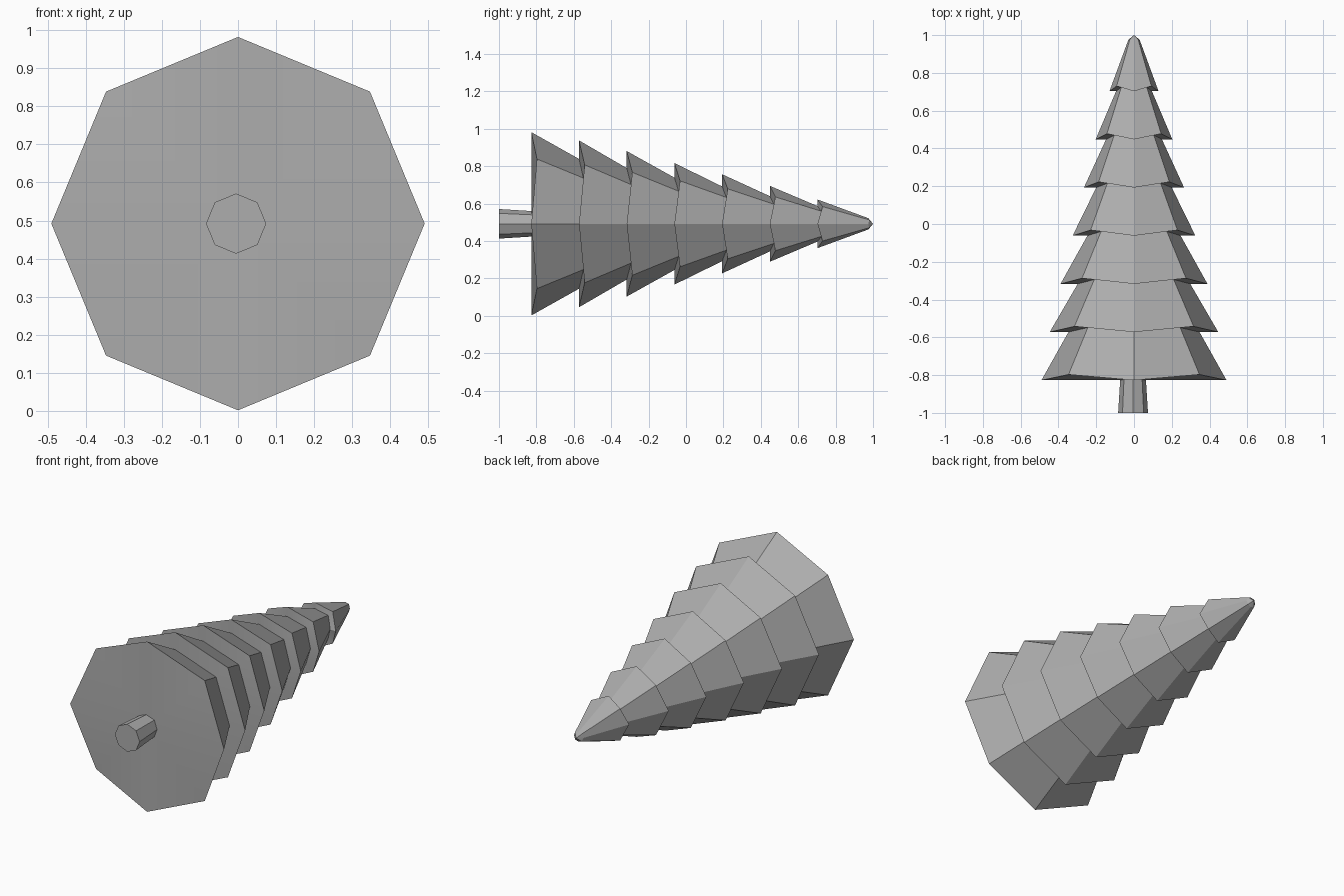
import bpy, bmesh, math

if "Cube" in bpy.data.objects:
    bpy.data.objects.remove(bpy.data.objects["Cube"])

CZ = 0.492  # height of the tree's axis, which runs along +y

# Mid grey for the whole tree
grey = bpy.data.materials.new("mid_grey")
grey.diffuse_color = (0.42, 0.42, 0.42, 1)
grey.use_nodes = True
grey.node_tree.nodes["Principled BSDF"].inputs["Base Color"].default_value = grey.diffuse_color


def lathe(name, rings, cx=0.0, start=None, end=None, sides=8):
    """Octagonal rings (y, radius, zigzag) skinned along y, closed with fans."""
    bm = bmesh.new()
    loops = []
    for y, r, zig in rings:
        loop = []
        for i in range(sides):
            a = 2 * math.pi * i / sides
            loop.append(bm.verts.new((cx + r * math.cos(a),
                                      y + (zig if i % 2 else 0),
                                      CZ + r * math.sin(a))))
        loops.append(loop)
    for a, b in zip(loops, loops[1:]):
        for i in range(sides):
            j = (i + 1) % sides
            bm.faces.new((a[i], a[j], b[j], b[i]))
    for loop, y in ((loops[0], start), (loops[-1], end)):
        c = bm.verts.new((cx, y, CZ))
        for i in range(sides):
            bm.faces.new((loop[i], loop[(i + 1) % sides], c))
    bmesh.ops.recalc_face_normals(bm, faces=bm.faces)
    me = bpy.data.meshes.new(name)
    bm.to_mesh(me)
    bm.free()
    me.materials.append(grey)
    ob = bpy.data.objects.new(name, me)
    bpy.context.collection.objects.link(ob)
    # Soft underside, crisp facets elsewhere
    bpy.ops.object.select_all(action='DESELECT')
    ob.select_set(True)
    bpy.context.view_layer.objects.active = ob
    bpy.ops.object.shade_smooth_by_angle(angle=math.radians(25))
    return ob


# Trunk, slightly tapered and off-centre
lathe("trunk", [(-1.0, 0.079, 0), (-0.79, 0.066, 0)], cx=-0.005,
      start=-1.0, end=-0.79)

# Branch tiers: rim radius, radius where the next tier's rim begins
tiers = [(0.49, 0.347), (0.446, 0.298), (0.389, 0.247),
         (0.325, 0.200), (0.265, 0.148), (0.203, 0.095)]
STEP = 0.255
BASE = -0.827
for k, (r0, r1) in enumerate(tiers):
    y0 = BASE + k * STEP
    t = 1.2  # run each tier a little way inside the next one
    y1 = y0 + STEP * t
    lathe(f"branch_tier_{k + 1}",
          [(y0, r0, 0.03), (y1, r0 + (r1 - r0) * t, 0.02)],
          start=y0, end=y1)

# Top tier with a small blunt tip
y0 = BASE + 6 * STEP
lathe("branch_tier_top", [(y0, 0.13, 0.027), (0.975, 0.03, 0.004)],
      start=y0, end=1.0)
